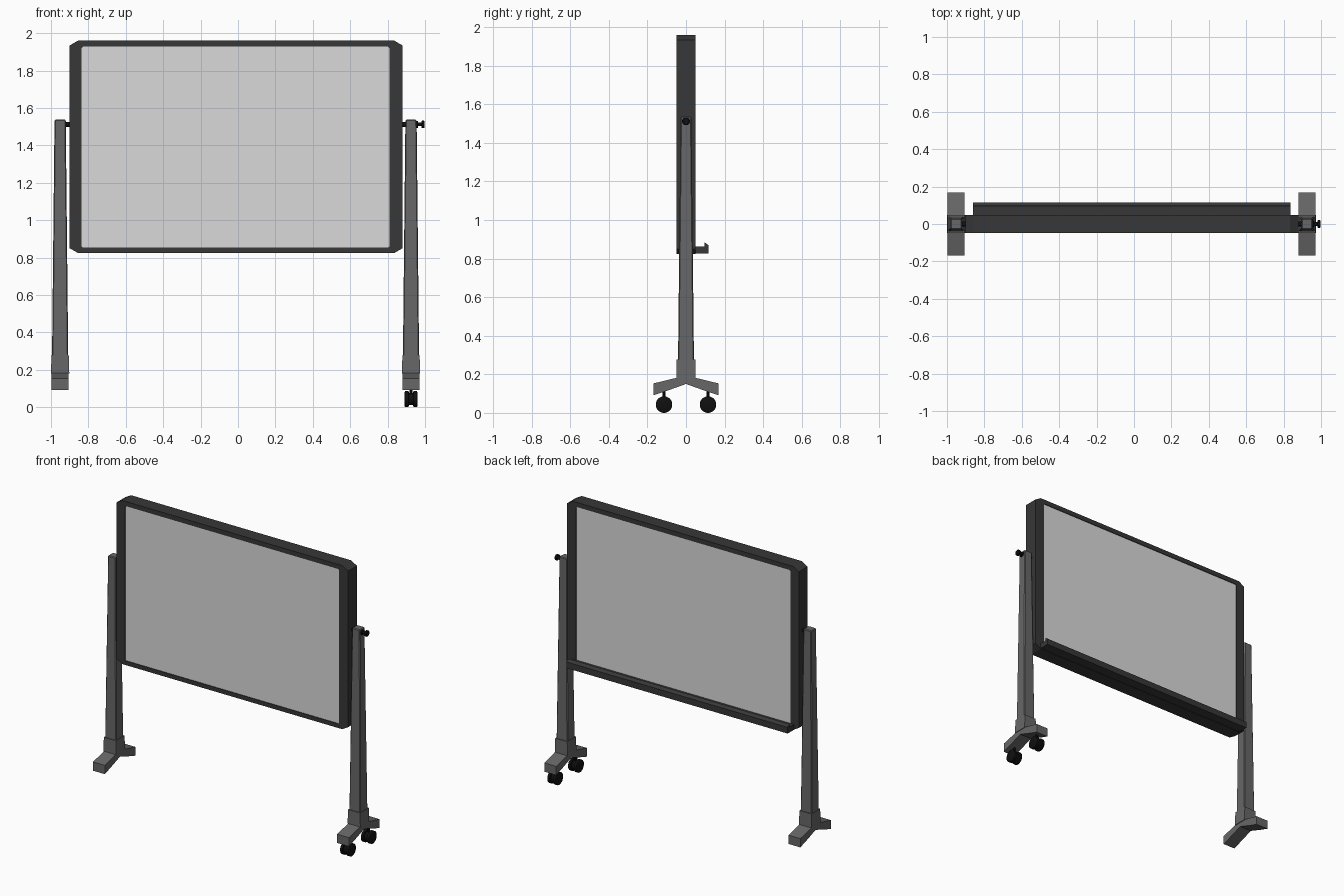
import bpy, bmesh, math
from mathutils import Matrix, Vector

if "Cube" in bpy.data.objects:
    bpy.data.objects.remove(bpy.data.objects["Cube"])


def material(name, v):
    m = bpy.data.materials.new(name)
    m.diffuse_color = (v, v, v, 1)
    m.use_nodes = True
    m.node_tree.nodes["Principled BSDF"].inputs["Base Color"].default_value = m.diffuse_color
    return m


WHITE = material("board white", 0.70)
GREY = material("stand grey", 0.135)
DARK = material("frame charcoal", 0.038)
BLACK = material("rubber black", 0.005)


def loft(name, rings, mat, closed=False, bevel=0):
    """Skin equal-length rings; cap the ends, or join last to first."""
    bm = bmesh.new()
    vs = [[bm.verts.new(p) for p in r] for r in rings]
    pairs = list(zip(vs, vs[1:])) + ([(vs[-1], vs[0])] if closed else [])
    n = len(vs[0])
    for a, b in pairs:
        for i in range(n):
            j = (i + 1) % n
            bm.faces.new((a[i], a[j], b[j], b[i]))
    if not closed:
        bm.faces.new(vs[0])
        bm.faces.new(vs[-1])
    bmesh.ops.recalc_face_normals(bm, faces=bm.faces)
    me = bpy.data.meshes.new(name)
    bm.to_mesh(me)
    bm.free()
    me.materials.append(mat)
    ob = bpy.data.objects.new(name, me)
    bpy.context.collection.objects.link(ob)
    if bevel:
        mod = ob.modifiers.new("bevel", 'BEVEL')
        mod.width, mod.segments = bevel, 1
    return ob


def rect(cx, hx, hy, z):
    return [(cx + sx * hx, sy * hy, z) for sx, sy in ((-1, -1), (1, -1), (1, 1), (-1, 1))]


def extrude_x(name, profile, x0, x1, mat):
    return loft(name, [[(x, y, z) for y, z in profile] for x in (x0, x1)], mat)


def turned(name, profile, y, z, mat, n=20):
    """Lathe (x, radius) pairs about an axis along x."""
    rings = [[(x, y + r * math.cos(2 * math.pi * (i + .5) / n),
               z + r * math.sin(2 * math.pi * (i + .5) / n)) for i in range(n)]
             for x, r in profile]
    ob = loft(name, rings, mat)
    ob.data.shade_smooth()
    ob.data.set_sharp_from_angle(angle=math.radians(35))
    return ob


def cut_rect(x0, x1, z0, z1, cx, cz, y):
    """Rectangle in the xz plane with cut corners."""
    return [(x, y, z) for x, z in (
        (x0 + cx, z0), (x1 - cx, z0), (x1, z0 + cz), (x1, z1 - cz),
        (x1 - cx, z1), (x0 + cx, z1), (x0, z1 - cz), (x0, z0 + cz))]


# Board frame and writing panel
outer = (-0.90, 0.88, 0.824, 1.96, 0.045, 0.026)
inner = (-0.836, 0.81, 0.853, 1.928, 0.008, 0.008)
D = 0.048
loft("board_frame", [cut_rect(*outer, -D), cut_rect(*outer, D),
                     cut_rect(*inner, D), cut_rect(*inner, -D)], DARK, closed=True)
loft("writing_panel", [cut_rect(-0.84, 0.814, 0.849, 1.932, 0.008, 0.008, y)
                       for y in (-0.043, 0.043)], WHITE)

# Pen tray on the back
extrude_x("pen_tray", [(0.046, 0.827), (0.116, 0.827), (0.116, 0.870), (0.096, 0.885),
                       (0.096, 0.864), (0.046, 0.864)], -0.862, 0.836, DARK)

# Stands: tapered post, sleeve and arched foot
foot = [(-0.168, 0.092), (-0.10, 0.114), (0, 0.150), (0.10, 0.114), (0.168, 0.092),
        (0.168, 0.153), (0.04, 0.184), (-0.04, 0.184), (-0.168, 0.153)]
for side, cx in (("left", -0.951), ("right", 0.925)):
    loft(side + "_post", [rect(cx, 0.044, 0.042, 0.20), rect(cx, 0.030, 0.028, 1.537)],
         GREY, bevel=0.005)
    loft(side + "_sleeve", [rect(cx, 0.049, 0.049, 0.18), rect(cx, 0.046, 0.048, 0.278)], GREY)
    extrude_x(side + "_foot", foot, cx - 0.045, cx + 0.045, GREY)

# Pivots and clamping knob
ZP = 1.512
turned("left_pivot", [(-0.93, 0.013), (-0.89, 0.013)], 0, ZP, BLACK, 12)
turned("right_pivot", [(0.87, 0.013), (0.91, 0.013)], 0, ZP, BLACK, 12)
turned("knob", [(0.945, 0.019), (0.961, 0.019), (0.963, 0.010), (0.980, 0.010),
                (0.983, 0.021), (0.994, 0.021), (0.998, 0.017)], 0, ZP, BLACK, 12)

# Twin-wheel casters under the right foot
for name, y in (("front", -0.114), ("back", 0.114)):
    c = 0.925
    turned(name + "_caster", [(c - 0.035, 0.036), (c - 0.031, 0.043), (c - 0.013, 0.043),
                              (c - 0.011, 0.032), (c + 0.011, 0.032), (c + 0.013, 0.043),
                              (c + 0.031, 0.043), (c + 0.035, 0.036)], y, 0.043, BLACK, 24)
    loft(name + "_caster_stem", [[(c + 0.009 * math.cos(k * math.pi / 5),
                                   y + 0.009 * math.sin(k * math.pi / 5), z)
                                  for k in range(10)] for z in (0.06, 0.125)], BLACK)
